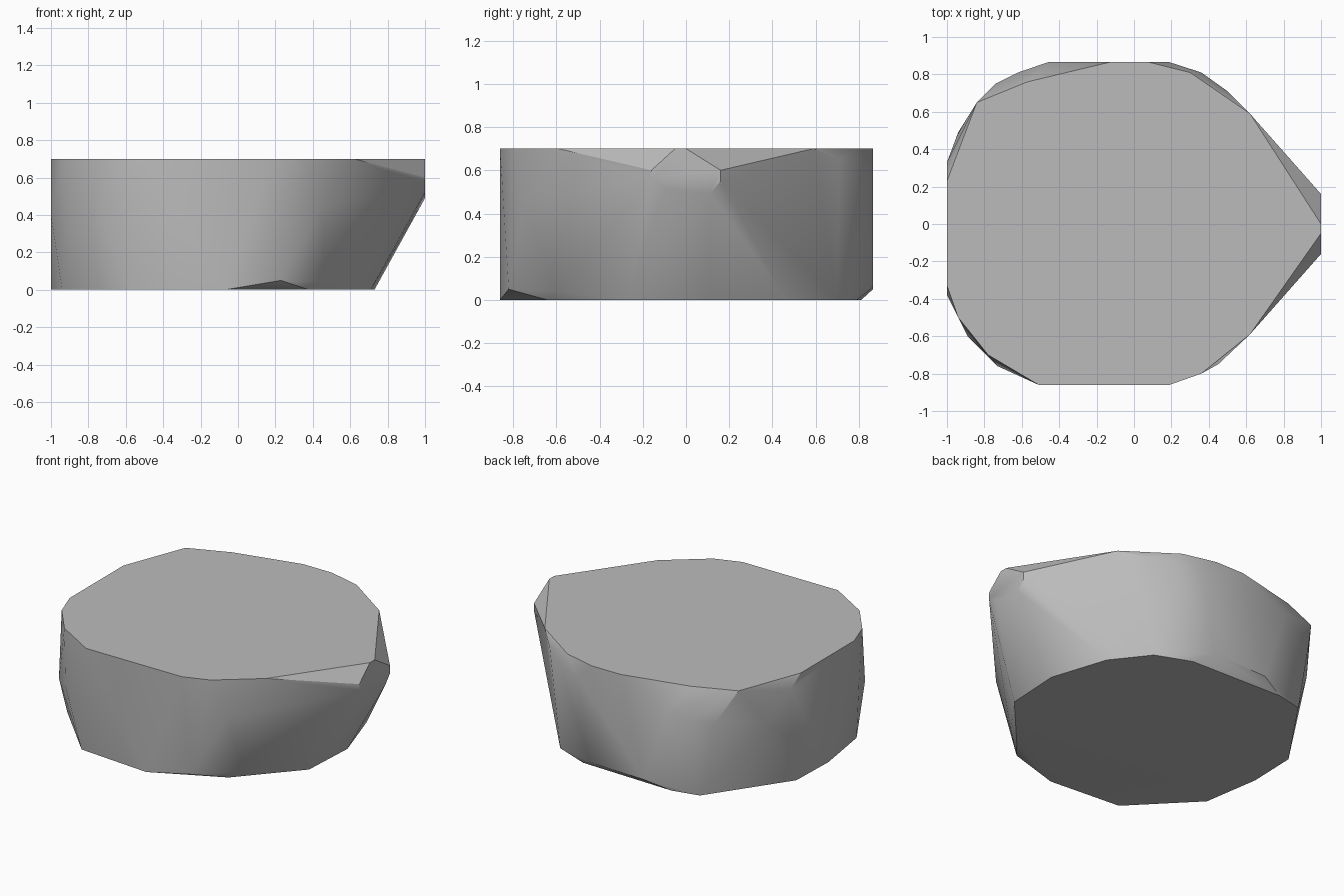
import bpy
import bmesh
import math

default_cube = bpy.data.objects.get("Cube")
if default_cube:
    bpy.data.objects.remove(default_cube, do_unlink=True)

HEIGHT = 0.70


def make_material(name, colour):
    material = bpy.data.materials.new(name)
    material.use_nodes = True
    material.diffuse_color = colour
    shader = next(n for n in material.node_tree.nodes if n.type == "BSDF_PRINCIPLED")
    shader.inputs["Base Color"].default_value = colour
    shader.inputs["Roughness"].default_value = 0.9
    return material


def flat_ring(outline, z):
    """Lift a flat outline to a given height."""
    return [(x, y, z) for x, y in outline]


def make_hull(name, points, material):
    """Wrap corner points in one convex stone with clean flat facets."""
    bm = bmesh.new()
    for point in points:
        bm.verts.new(point)
    hull = bmesh.ops.convex_hull(bm, input=bm.verts)
    inner = {v for v in hull["geom_interior"] + hull["geom_unused"]
             if isinstance(v, bmesh.types.BMVert)}
    bmesh.ops.delete(bm, geom=list(inner), context="VERTS")
    bmesh.ops.dissolve_limit(bm, angle_limit=math.radians(1),
                             verts=bm.verts, edges=bm.edges)
    bmesh.ops.recalc_face_normals(bm, faces=bm.faces)
    mesh = bpy.data.meshes.new(name)
    bm.to_mesh(mesh)
    bm.free()
    mesh.materials.append(material)
    stone = bpy.data.objects.new(name, mesh)
    bpy.context.collection.objects.link(stone)
    return stone


# Flat top outline
top = [(-.84, .65), (-.57, .76), (-.13, .865), (.08, .865), (.3, .81),
       (.62, .59), (1, 0), (1, -.05), (.62, -.59), (.36, -.8), (.19, -.86),
       (-.51, -.86), (-.78, -.7), (-.94, -.5), (-1, -.33), (-1, .23)]

# Flat base outline, pulled in under the nose
base = [(.73, .1), (.61, .47), (.43, .7), (.2, .79), (-.46, .81),
        (-.64, .77), (-.99, .26), (-1, -.06), (-.94, -.44), (-.65, -.73),
        (-.57, -.82), (-.07, -.86), (.38, -.64), (.71, -.27)]

# Blunt nose facet, as y and z at the far end
nose = [(1, y, z) for y, z in
        [(.16, .6), (.16, .55), (.11, .49), (-.1, .52), (-.16, .56), (-.16, .6)]]

# Worn corners around the side wall
back_corners = [(.19, .865, .6), (.36, .81, .62), (.5, .71, .65),
                (.1, .865, .06), (-.3, .865, .05), (-.46, .865, .54),
                (-.62, .81, .5), (-.74, .75, .5)]
front_corners = [(.45, -.75, .45), (.23, -.82, .05), (.46, -.6, .04),
                 (-.73, -.76, .35), (-.89, -.6, .3)]
left_corners = [(-1, .33, .63), (-1, .33, .3), (-.94, .49, .45), (-1, -.38, .4)]

points = (flat_ring(top, HEIGHT) + flat_ring(base, 0) + nose
          + back_corners + front_corners + left_corners)

stone_grey = make_material("stone grey", (0.5, 0.5, 0.5, 1))
rock = make_hull("flat_rock", points, stone_grey)

# Soft side wall with crisp top, base and nose edges
bpy.ops.object.select_all(action="DESELECT")
rock.select_set(True)
bpy.context.view_layer.objects.active = rock
bpy.ops.object.shade_smooth_by_angle(angle=math.radians(30))
